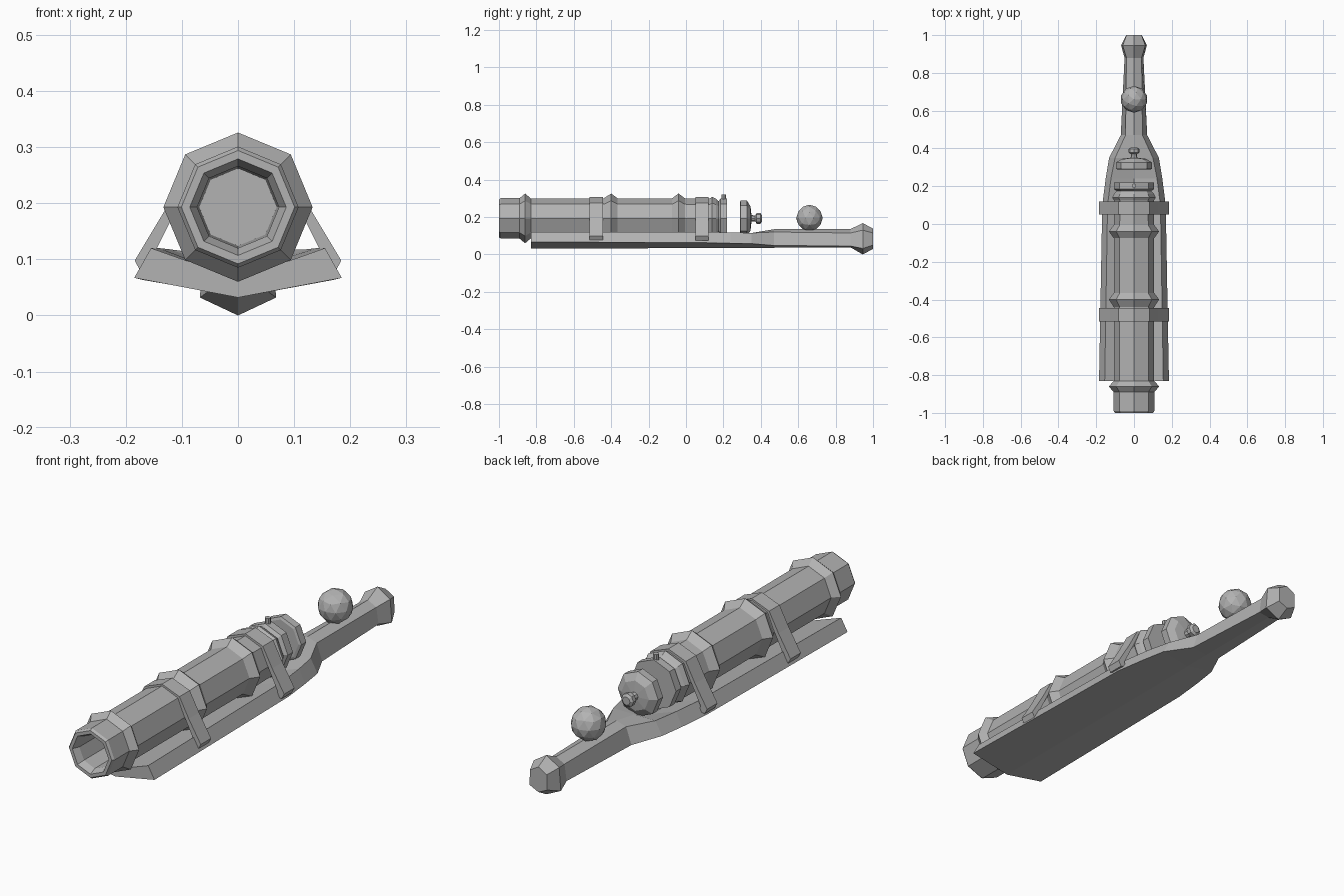
import bpy, bmesh, math
from mathutils import Matrix, Vector

if "Cube" in bpy.data.objects:
    bpy.data.objects.remove(bpy.data.objects["Cube"])

metal = bpy.data.materials.new("plain grey")
metal.diffuse_color = (0.45, 0.45, 0.45, 1)
metal.use_nodes = True
metal.node_tree.nodes["Principled BSDF"].inputs["Base Color"].default_value = metal.diffuse_color
AXIS_Z = 0.193


def finish(name, bm):
    bmesh.ops.recalc_face_normals(bm, faces=bm.faces)
    mesh = bpy.data.meshes.new(name)
    bm.to_mesh(mesh)
    bm.free()
    mesh.materials.append(metal)
    ob = bpy.data.objects.new(name, mesh)
    bpy.context.collection.objects.link(ob)
    return ob


def loft(name, rings):
    """Skin a list of equal-length point rings and cap both ends."""
    bm = bmesh.new()
    loops = [[bm.verts.new(p) for p in ring] for ring in rings]
    n = len(loops[0])
    for a, b in zip(loops, loops[1:]):
        for i in range(n):
            j = (i + 1) % n
            bm.faces.new((a[i], a[j], b[j], b[i]))
    bm.faces.new(loops[0])
    bm.faces.new(loops[-1])
    return finish(name, bm)


def turned(name, profile, sides=8):
    """Lathe (y, radius) pairs around the barrel axis."""
    return loft(name, [[(r * math.cos(2 * math.pi * i / sides), y,
                         AXIS_Z + r * math.sin(2 * math.pi * i / sides))
                        for i in range(sides)] for y, r in profile])


# Barrel: bore floor, bore, muzzle, then the outside with its raised rings
turned("barrel", [
    (0.10, 0.069), (-0.97, 0.073), (-1.0, 0.086), (-1.0, 0.101), (-0.99, 0.108),
    (-0.89, 0.108), (-0.86, 0.133), (-0.83, 0.107),
    (-0.44, 0.107), (-0.40, 0.133), (-0.365, 0.107),
    (-0.075, 0.107), (-0.04, 0.133), (-0.005, 0.107),
    (0.125, 0.105), (0.14, 0.115), (0.16, 0.105), (0.175, 0.092),
    (0.185, 0.107), (0.22, 0.107)])

# Breech plug with its knob
turned("breech_plug", [
    (0.288, 0.085), (0.292, 0.096), (0.325, 0.096), (0.345, 0.065), (0.35, 0.018),
    (0.37, 0.015), (0.378, 0.029), (0.397, 0.029), (0.405, 0.018)])

# Vent on top of the breech
bm = bmesh.new()
bmesh.ops.create_cone(bm, cap_ends=True, segments=8, radius1=0.012, radius2=0.012,
                      depth=0.04, matrix=Matrix.Translation((0, 0.202, 0.30)))
finish("vent", bm)

# Ball resting over the tail
bm = bmesh.new()
bmesh.ops.create_icosphere(bm, subdivisions=2, radius=0.071,
                           matrix=Matrix.Translation((0, 0.66, 0.195)))
finish("ball", bm)

# Stock: y, lower half width, its z, upper half width, its z, keel z, mid top z
sections = [
    (-0.83, 0.185, 0.067, 0.155, 0.120, 0.032, 0.065),
    (0.10, 0.168, 0.063, 0.140, 0.120, 0.034, 0.068),
    (0.24, 0.150, 0.060, 0.122, 0.118, 0.035, 0.075),
    (0.35, 0.132, 0.058, 0.100, 0.115, 0.036, 0.115),
    (0.47, 0.070, 0.048, 0.045, 0.120, 0.036, 0.135),
    (0.88, 0.050, 0.045, 0.040, 0.115, 0.038, 0.136),
    (0.945, 0.068, 0.032, 0.060, 0.130, 0.0, 0.168),
    (1.0, 0.042, 0.050, 0.040, 0.115, 0.030, 0.138)]
loft("stock", [[(0, y, zb), (wl, y, zl), (wu, y, zu), (0, y, zm), (-wu, y, zu), (-wl, y, zl)]
               for y, wl, zl, wu, zu, zb, zm in sections])

# Straps holding the barrel to the stock
outer = [(0.172, 0.075), (0.184, 0.098), (0.127, 0.193), (0.083, 0.276), (0, 0.308)]
inner = [(0.150, 0.080), (0.152, 0.105), (0.108, 0.193), (0.074, 0.267), (0, 0.296)]


def mirrored(half):
    return half + [(-x, z) for x, z in half[-2::-1]]


for name, y0, y1 in (("front_strap", -0.515, -0.445), ("rear_strap", 0.05, 0.12)):
    loft(name, [[(ox, y0, oz), (ox, y1, oz), (ix, y1, iz), (ix, y0, iz)]
                for (ox, oz), (ix, iz) in zip(mirrored(outer), mirrored(inner))])
